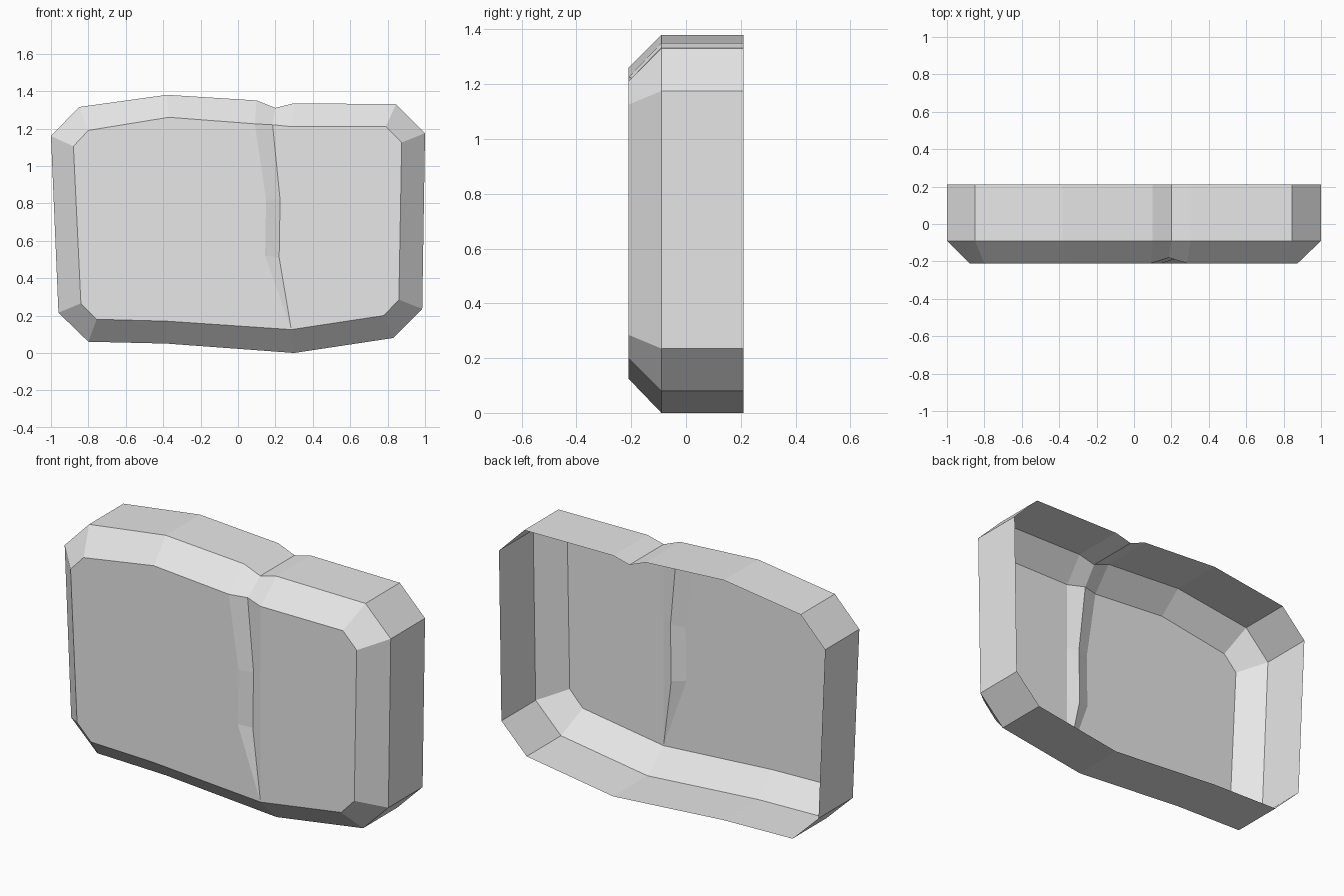
import bpy
import bmesh

cube = bpy.data.objects.get("Cube")
if cube:
    bpy.data.objects.remove(cube, do_unlink=True)

# Stone colour
stone = bpy.data.materials.new("light_grey_stone")
stone.use_nodes = True
grey = (0.8, 0.8, 0.8, 1)
stone.diffuse_color = grey
stone.node_tree.nodes["Principled BSDF"].inputs["Base Color"].default_value = grey

FRONT, SHOULDER, BACK = -0.21, -0.09, 0.21
GROOVE = -0.18

# Silhouette (x, z), counter-clockwise from the lower left
outline = [(-0.80, 0.06), (-0.38, 0.05), (0.30, 0), (0.83, 0.08), (0.985, 0.235),
           (1, 1.175), (0.845, 1.33), (0.30, 1.335), (0.20, 1.31), (0.10, 1.35),
           (-0.38, 1.38), (-0.85, 1.315), (-1, 1.16), (-0.96, 0.215)]
# Border of the front panel, point for point inside the silhouette
panel = [(-0.755, 0.18), (-0.38, 0.17), (0.285, 0.125), (0.78, 0.20), (0.86, 0.285),
         (0.875, 1.125), (0.79, 1.21), (0.285, 1.21), (0.185, 1.22), (0.09, 1.225),
         (-0.37, 1.26), (-0.80, 1.19), (-0.88, 1.105), (-0.84, 0.265)]
FOOT, RIM_RIGHT, RIM_MID, RIM_LEFT = 2, 7, 8, 9

bm = bmesh.new()


def points(profile, y):
    return [bm.verts.new((x, y, z)) for x, z in profile]


def band(near, far):
    """Join two rings with quads facing outwards."""
    for i in range(len(near)):
        j = (i + 1) % len(near)
        bm.faces.new((near[i], far[i], far[j], near[j]))


# Side walls and bevelled shoulder, open at the back
back = points(outline, BACK)
shoulder = points(outline, SHOULDER)
front = points(panel, FRONT)
front[RIM_MID].co.y = GROOVE
band(shoulder, back)
band(front, shoulder)

# Crack running down the front, top to foot
left = [front[RIM_LEFT]] + points([(0.15, 0.82), (0.145, 0.52)], FRONT)
mid = [front[RIM_MID]] + points([(0.225, 0.82), (0.22, 0.51)], GROOVE - 0.005)
right = [front[RIM_RIGHT]] + points([(0.285, 0.82), (0.285, 0.51)], FRONT)
foot = front[FOOT]
for a, b in ((left, mid), (mid, right)):
    for i in range(2):
        bm.faces.new((a[i], a[i + 1], b[i + 1], b[i]))
    bm.faces.new((a[2], foot, b[2]))

# Flat front panels on both sides of the crack
bm.faces.new(front[RIM_LEFT:] + front[:FOOT + 1] + [left[2], left[1]])
bm.faces.new(front[FOOT:RIM_RIGHT + 1] + [right[1], right[2]])

mesh = bpy.data.meshes.new("stone_slab")
bm.to_mesh(mesh)
bm.free()
mesh.materials.append(stone)
slab = bpy.data.objects.new("stone_slab", mesh)
bpy.context.collection.objects.link(slab)
